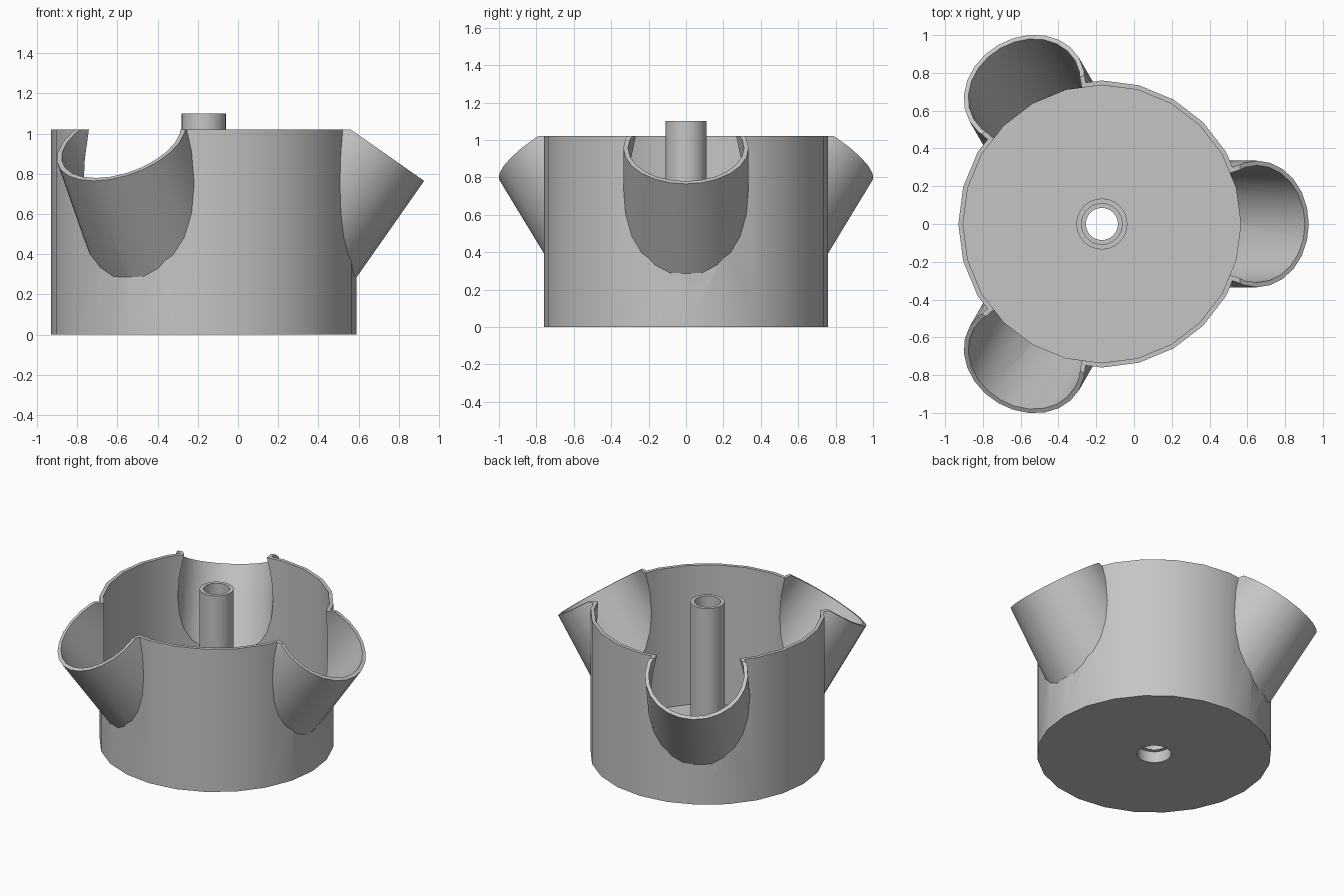
import bpy, bmesh
from math import radians, pi, cos, sin
from mathutils import Matrix, Vector

CX = -0.17                        # pot axis
R, WALL, HEIGHT = 0.76, 0.025, 1.02
TILT = radians(35)                # spout lean from vertical
SPOUT_R, SPOUT_LEN = 0.335, 0.72
SPOUT_END = Vector((0.821, 0, 0.957))   # mouth centre, measured from the pot axis

if "Cube" in bpy.data.objects:
    bpy.data.objects.remove(bpy.data.objects["Cube"], do_unlink=True)

grey = bpy.data.materials.new("light grey")
grey.use_nodes = True
colour = (0.56, 0.56, 0.56, 1)
grey.diffuse_color = colour
grey.node_tree.nodes["Principled BSDF"].inputs["Base Color"].default_value = colour


def to_object(name, bm):
    bmesh.ops.recalc_face_normals(bm, faces=bm.faces)
    mesh = bpy.data.meshes.new(name)
    bm.to_mesh(mesh)
    bm.free()
    mesh.materials.append(grey)
    ob = bpy.data.objects.new(name, mesh)
    bpy.context.collection.objects.link(ob)
    return ob


def cylinder(name, radius, low, high, frame, sides=24):
    """Solid cylinder along the local z of a frame."""
    bm = bmesh.new()
    bmesh.ops.create_cone(
        bm, cap_ends=True, segments=sides, radius1=radius, radius2=radius,
        depth=high - low,
        matrix=frame @ Matrix.Translation((0, 0, (low + high) / 2)) @ Matrix.Rotation(pi / 2, 4, 'Z'))
    return to_object(name, bm)


def combine(target, tool, operation):
    """Apply a boolean and discard the tool."""
    mod = target.modifiers.new("join", 'BOOLEAN')
    mod.operation, mod.object, mod.solver = operation, tool, 'EXACT'
    bpy.context.view_layer.update()
    result = bpy.data.meshes.new_from_object(
        target.evaluated_get(bpy.context.evaluated_depsgraph_get()))
    target.modifiers.clear()
    target.data = result
    bpy.data.objects.remove(tool, do_unlink=True)


def smooth(ob):
    bpy.ops.object.select_all(action='DESELECT')
    ob.select_set(True)
    bpy.context.view_layer.objects.active = ob
    bpy.ops.object.shade_smooth_by_angle(angle=radians(30))


# Pot wall with three leaning spouts
centre = Matrix.Translation((CX, 0, 0))
frames = [centre @ Matrix.Rotation(radians(a), 4, 'Z') @ Matrix.Translation(SPOUT_END)
          @ Matrix.Rotation(TILT, 4, 'Y') for a in (0, 120, 240)]
pot = cylinder("pot", R, 0, HEIGHT + 0.2, centre)
for f in frames:
    combine(pot, cylinder("spout", SPOUT_R, -SPOUT_LEN, 0, f), 'UNION')

# Hollow the pot and spouts, level the rim, drill the floor
combine(pot, cylinder("cavity", R - WALL, WALL, HEIGHT + 0.5, centre), 'DIFFERENCE')
for f in frames:
    combine(pot, cylinder("bore", SPOUT_R - WALL, -SPOUT_LEN, 0.5, f), 'DIFFERENCE')
combine(pot, cylinder("leveller", 2, HEIGHT, HEIGHT + 1, centre), 'DIFFERENCE')
combine(pot, cylinder("drain", 0.11, -0.2, 0.2, centre, 32), 'DIFFERENCE')
smooth(pot)

# Hollow centre post with a collar and a stepped socket beneath
profile = [(0.085, 0.08), (0.085, 1.10), (0.11, 1.10), (0.11, 0.11),
           (0.135, 0.11), (0.135, WALL), (0.11, WALL), (0.11, 0.08)]
bm = bmesh.new()
SIDES = 32
rings = [[bm.verts.new((CX + r * cos(2 * pi * i / SIDES), r * sin(2 * pi * i / SIDES), z))
          for r, z in profile] for i in range(SIDES)]
for i in range(SIDES):
    a, b = rings[i - 1], rings[i]
    for j in range(len(profile)):
        bm.faces.new((a[j - 1], b[j - 1], b[j], a[j]))
smooth(to_object("centre_post", bm))
